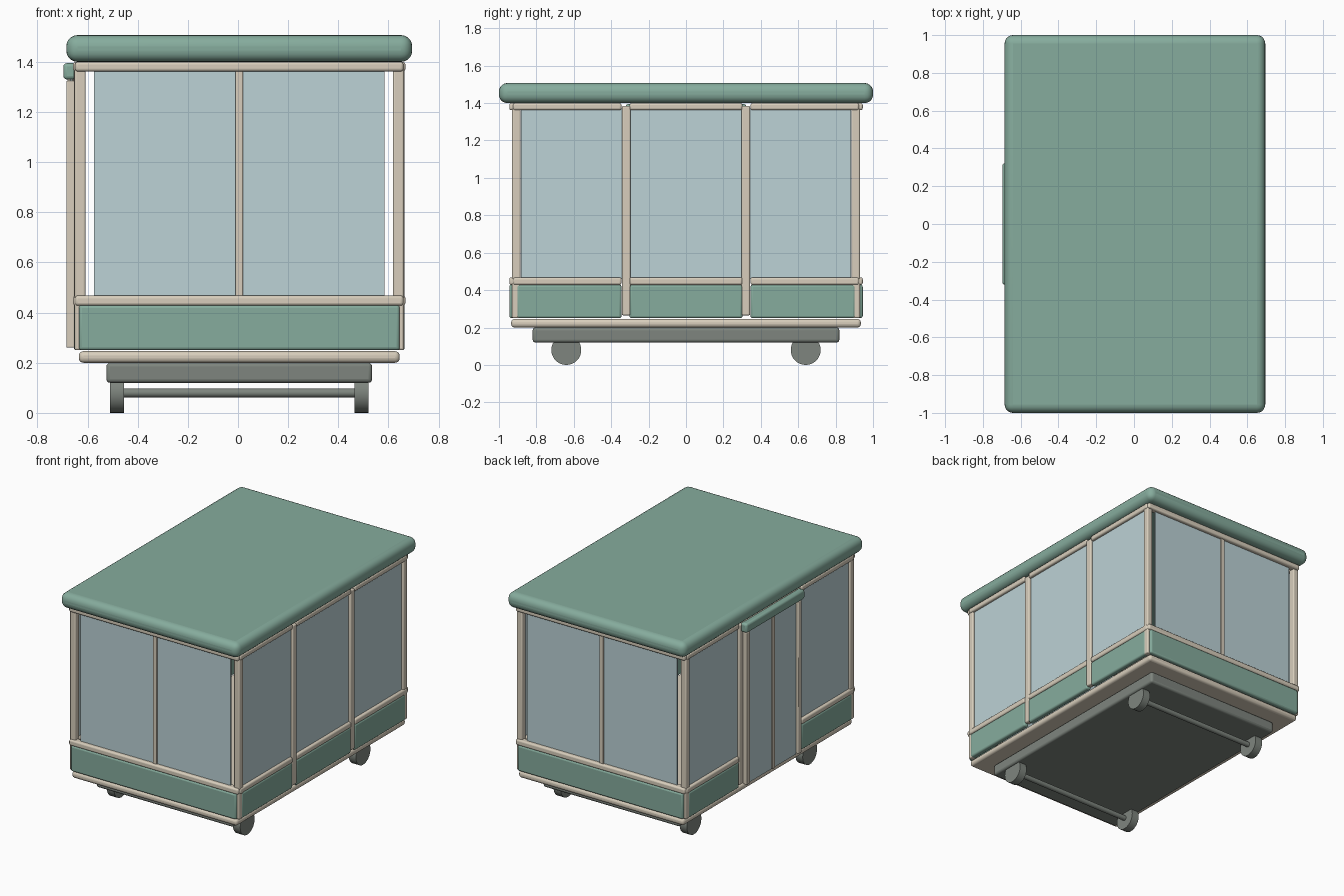
import bpy, math

if "Cube" in bpy.data.objects:
    bpy.data.objects.remove(bpy.data.objects["Cube"])

CX = 0.005  # the body sits slightly right because the door hood sticks out on the left


def srgb(r, g, b):
    lin = lambda c: ((c / 255 + 0.055) / 1.055) ** 2.4 if c > 10 else c / 255 / 12.92
    return (lin(r), lin(g), lin(b), 1)


def material(name, *rgb):
    m = bpy.data.materials.new(name)
    m.diffuse_color = srgb(*rgb)
    m.use_nodes = True
    m.node_tree.nodes["Principled BSDF"].inputs["Base Color"].default_value = m.diffuse_color
    return m


GREEN = material("sage green", 134, 172, 157)
CREAM = material("cream trim", 216, 206, 188)
GLASS = material("pale blue glass", 188, 210, 214)
GREY = material("chassis grey", 126, 133, 126)


def finish(ob, name, mat):
    ob.name = name
    ob.data.materials.append(mat)
    bpy.ops.object.shade_smooth_by_angle(angle=math.radians(40))
    return ob


def box(name, x, y, z, mat, bevel=0.0, seg=3):
    """Box from (min, max) pairs with rounded edges; x is shifted by the body centre."""
    bpy.ops.mesh.primitive_cube_add(size=1)
    ob = bpy.context.object
    for v in ob.data.vertices:
        v.co = [lo + (c + 0.5) * (hi - lo) for c, (lo, hi) in zip(v.co, (x, y, z))]
        v.co.x += CX
    if bevel:
        mod = ob.modifiers.new("rounding", 'BEVEL')
        mod.width, mod.segments = bevel, seg
    return finish(ob, name, mat)


def rod(name, radius, x, y, z, mat, sides):
    """Cylinder lying along x between two x positions."""
    bpy.ops.mesh.primitive_cylinder_add(
        vertices=sides, radius=radius, depth=x[1] - x[0],
        location=(sum(x) / 2 + CX, y, z), rotation=(0, math.pi / 2, 0))
    return finish(bpy.context.object, name, mat)


def span(s, a, b):
    """Interval a..b mirrored to side s."""
    return tuple(sorted((s * a, s * b)))


# roof and base
box("roof", (-0.69, 0.69), (-1, 1), (1.40, 1.507), GREEN, 0.045, 5)
box("floor", (-0.64, 0.64), (-0.935, 0.935), (0.20, 0.246), CREAM, 0.018)
box("chassis", (-0.53, 0.53), (-0.82, 0.82), (0.12, 0.20), GREY, 0.015)

# axles and wheels
for sy in (-1, 1):
    rod("axle", 0.018, (-0.47, 0.47), sy * 0.64, 0.08, GREY, 16)
    for sx in (-1, 1):
        rod("wheel", 0.08, span(sx, 0.46, 0.516), sy * 0.64, 0.08, GREY, 32)

# corner posts
for sx in (-1, 1):
    for sy in (-1, 1):
        box("corner_post", span(sx, 0.613, 0.657), span(sy, 0.885, 0.93),
            (0.25, 1.37), CREAM, 0.008)

# front and back walls
for sy in (-1, 1):
    box("end_panel", (-0.64, 0.64), span(sy, 0.905, 0.945), (0.25, 0.43), GREEN, 0.012)
    for z in ((0.428, 0.468), (1.362, 1.40)):
        box("end_rail", (-0.655, 0.655), span(sy, 0.895, 0.945), z, CREAM, 0.011)
    box("end_mullion", (-0.015, 0.015), span(sy, 0.90, 0.93), (0.46, 1.37), CREAM, 0.004)
    box("end_glass", (-0.58, 0.58), span(sy, 0.908, 0.92), (0.46, 1.37), GLASS)

# side walls, three bays each; the middle left bay holds the door
for sx in (-1, 1):
    for sy in (-1, 1):
        box("side_post", span(sx, 0.62, 0.66), span(sy, 0.297, 0.343),
            (0.265, 1.385), CREAM, 0.008)
    for lo, hi in ((-0.925, -0.345), (-0.302, 0.302), (0.345, 0.925)):
        door_bay = sx < 0 and lo > -0.5 and hi < 0.5
        box("side_top_rail", span(sx, 0.61, 0.663), (lo, hi), (1.362, 1.40), CREAM, 0.011)
        if door_bay:
            continue
        edge = 0.02 if abs(lo + hi) > 0.1 else 0
        y = (lo + edge * (lo < -0.5), hi - edge * (hi > 0.5))
        box("side_panel", span(sx, 0.62, 0.66), y, (0.25, 0.43), GREEN, 0.012)
        box("side_rail", span(sx, 0.61, 0.663), (lo, hi), (0.428, 0.468), CREAM, 0.011)
        g = (max(lo - 0.002, -0.883), min(hi + 0.002, 0.883))
        box("side_glass", span(sx, 0.632, 0.644), g, (0.46, 1.37), GLASS)

# double door on the left with a hood above it
box("door_hood", (-0.702, -0.65), (-0.322, 0.322), (1.33, 1.395), GREEN, 0.014)
for y in (-0.285, 0.285):
    box("door_post", (-0.69, -0.656), (y - 0.018, y + 0.018), (0.26, 1.325), CREAM, 0.005)
box("door_meeting_stile", (-0.685, -0.66), (-0.014, 0.014), (0.26, 1.335), CREAM, 0.004)
for sy in (-1, 1):
    box("door_glass", (-0.676, -0.666), span(sy, 0.012, 0.258), (0.26, 1.335), GLASS)
